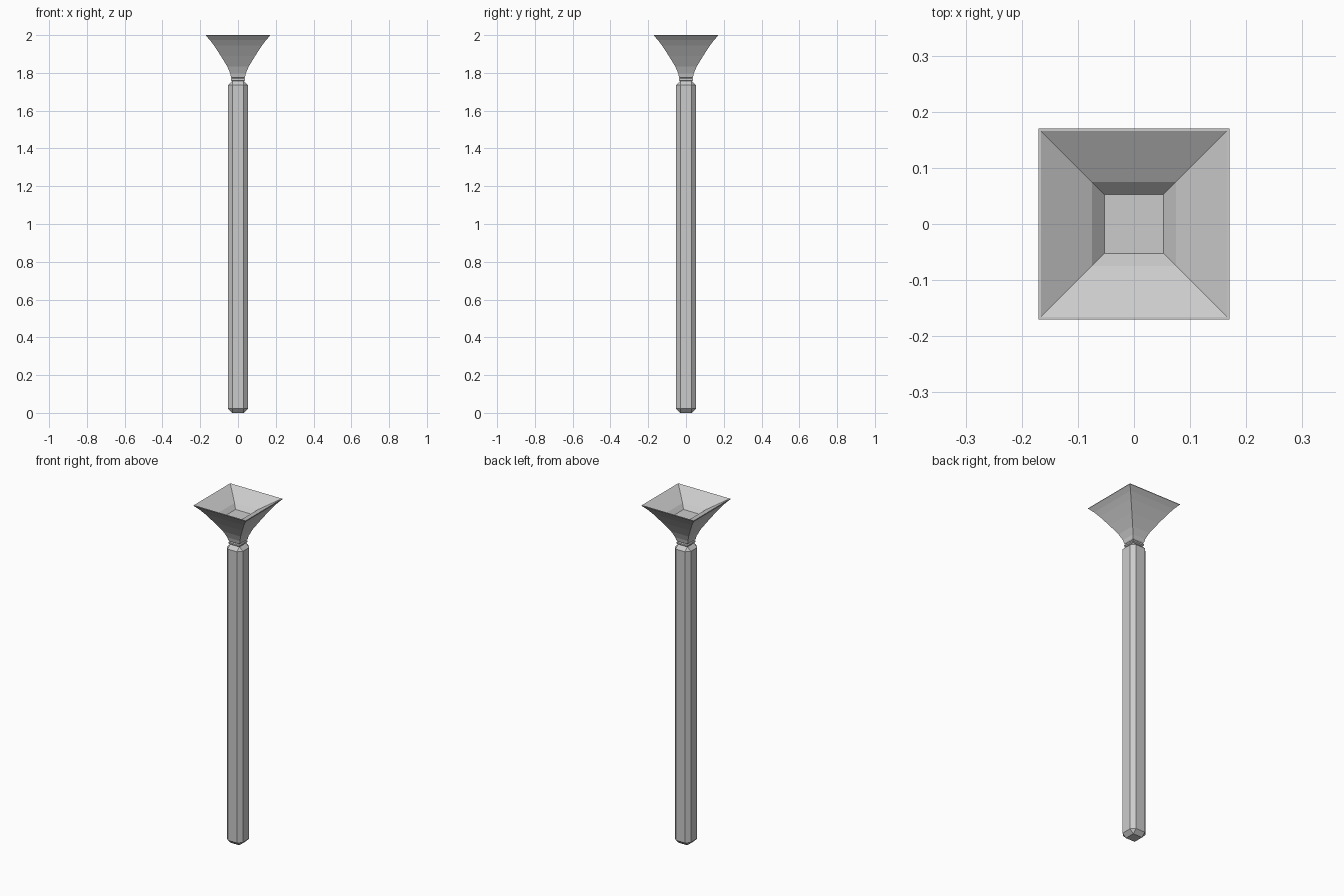
import bpy, bmesh

if "Cube" in bpy.data.objects:
    bpy.data.objects.remove(bpy.data.objects["Cube"])


def square_loft(name, profile):
    """Stack square rings of (half_width, z) and cap both ends."""
    bm = bmesh.new()
    rings = [[bm.verts.new((sx * h, sy * h, z))
              for sx, sy in ((-1, -1), (1, -1), (1, 1), (-1, 1))]
             for h, z in profile]
    for low, high in zip(rings, rings[1:]):
        for i in range(4):
            j = (i + 1) % 4
            bm.faces.new((low[i], low[j], high[j], high[i]))
    bm.faces.new(rings[0][::-1])
    bm.faces.new(rings[-1])
    bmesh.ops.recalc_face_normals(bm, faces=bm.faces)
    mesh = bpy.data.meshes.new(name)
    bm.to_mesh(mesh)
    bm.free()
    obj = bpy.data.objects.new(name, mesh)
    bpy.context.collection.objects.link(obj)
    return obj


# Long post with every edge chamfered
post = square_loft("post", [(0.052, 0.0), (0.052, 1.757)])
bevel = post.modifiers.new("chamfer", 'BEVEL')
bevel.width = 0.022
bevel.segments = 1
bevel.limit_method = 'NONE'

# Thin square collar between post and bowl
square_loft("collar", [(0.030, 1.755), (0.037, 1.761), (0.037, 1.769),
                       (0.031, 1.774)])

# Flared square bowl: outside, thin rim, then the shallow hollow
square_loft("bowl", [
    (0.031, 1.772), (0.037, 1.778), (0.041, 1.797), (0.057, 1.834),
    (0.091, 1.890), (0.127, 1.945), (0.148, 1.973), (0.170, 1.997),
    (0.170, 2.0), (0.166, 2.0),
    (0.075, 1.946), (0.053, 1.922)])
